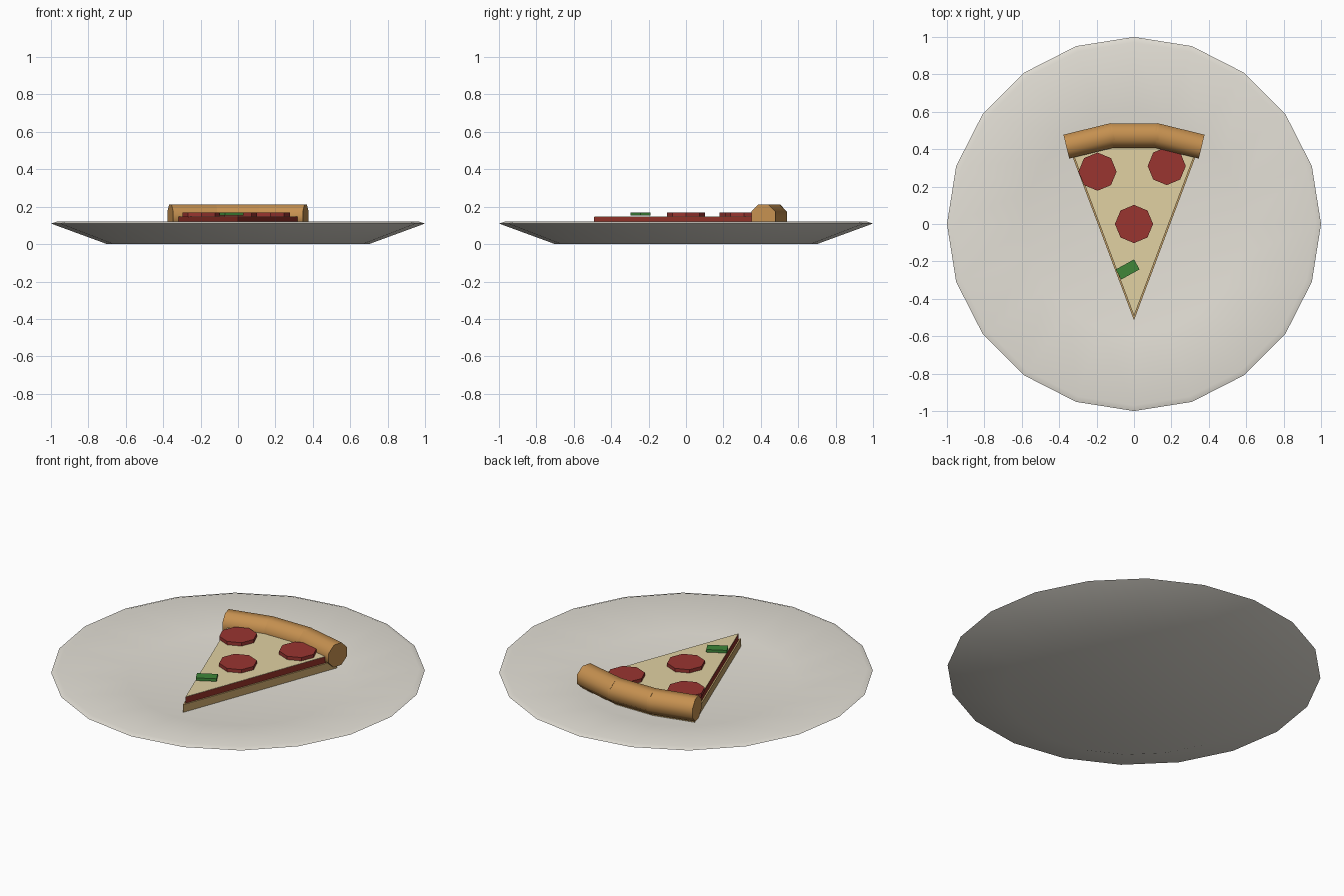
import bpy, bmesh
from math import sin, cos, pi, radians
from mathutils import Matrix

if "Cube" in bpy.data.objects:
    bpy.data.objects.remove(bpy.data.objects["Cube"])

HALF = radians(20.6)   # half angle of the slice


def material(name, r, g, b):
    m = bpy.data.materials.new(name)
    m.diffuse_color = (r, g, b, 1)
    m.use_nodes = True
    m.node_tree.nodes["Principled BSDF"].inputs["Base Color"].default_value = m.diffuse_color
    return m


plate_mat = material("ceramic", 0.78, 0.75, 0.68)
dough_mat = material("dough", 0.55, 0.36, 0.14)
crust_mat = material("baked crust", 0.56, 0.28, 0.08)
sauce_mat = material("sauce", 0.27, 0.03, 0.02)
cheese_mat = material("cheese", 0.75, 0.64, 0.36)
pepperoni_mat = material("pepperoni", 0.32, 0.035, 0.03)
pepper_mat = material("green pepper", 0.05, 0.24, 0.04)


def finish(name, bm, mat, smooth=None):
    bmesh.ops.recalc_face_normals(bm, faces=bm.faces)
    me = bpy.data.meshes.new(name)
    bm.to_mesh(me)
    bm.free()
    me.materials.append(mat)
    ob = bpy.data.objects.new(name, me)
    bpy.context.collection.objects.link(ob)
    if smooth:
        bpy.ops.object.select_all(action='DESELECT')
        ob.select_set(True)
        bpy.context.view_layer.objects.active = ob
        bpy.ops.object.shade_smooth_by_angle(angle=radians(smooth))
    return ob


def lathe(name, profile, sides, mat, smooth):
    bm = bmesh.new()
    rings = [[bm.verts.new((r * sin(2 * pi * i / sides), r * cos(2 * pi * i / sides), z))
              for i in range(sides)] for r, z in profile]
    for a, b in zip(rings, rings[1:]):
        for i in range(sides):
            j = (i + 1) % sides
            bm.faces.new((a[i], a[j], b[j], b[i]))
    bm.faces.new(rings[0])
    bm.faces.new(rings[-1])
    return finish(name, bm, mat, smooth)


def wedge(name, tip_y, radius, z0, z1, mat):
    # pointed slab with a three-segment back edge
    bm = bmesh.new()
    pts = [(0, tip_y)] + [(radius * sin(a), tip_y + radius * cos(a))
                          for a in (HALF, HALF / 3, -HALF / 3, -HALF)]
    face = bm.faces.new([bm.verts.new((x, y, z0)) for x, y in pts])
    top = bmesh.ops.extrude_face_region(bm, geom=[face])['geom']
    bmesh.ops.translate(bm, vec=(0, 0, z1 - z0),
                        verts=[v for v in top if isinstance(v, bmesh.types.BMVert)])
    return finish(name, bm, mat)


def cylinder(name, sides, radius, depth, matrix, mat, smooth=None):
    bm = bmesh.new()
    bmesh.ops.create_cone(bm, cap_ends=True, segments=sides, radius1=radius,
                          radius2=radius, depth=depth, matrix=matrix)
    return finish(name, bm, mat, smooth)


# Plate: shallow dish with recessed floor
lathe("plate", [(0.7, 0), (1.0, 0.11), (0.97, 0.12), (0.59, 0.065)], 20, plate_mat, 40)

# Slice layers
wedge("dough_base", -0.515, 1.0, 0.063, 0.11, dough_mat)
wedge("sauce_layer", -0.492, 0.93, 0.11, 0.146, sauce_mat)
wedge("cheese_layer", -0.490, 0.925, 0.146, 0.148, cheese_mat)

# Crust: three overlapping eight-sided rolls around the back edge
for i, side in enumerate((-1, 0, 1)):
    a = side * HALF * 2 / 3
    m = (Matrix.Translation((0.988 * sin(a), -0.515 + 0.988 * cos(a), 0.147))
         @ Matrix.Rotation(-a, 4, 'Z') @ Matrix.Rotation(pi / 2, 4, 'Y')
         @ Matrix.Rotation(pi / 8, 4, 'Z'))
    cylinder(f"crust_roll_{i + 1}", 8, 0.071, 0.262, m, crust_mat, 50)

# Pepperoni discs
for i, (x, y) in enumerate(((0, 0), (-0.195, 0.28), (0.175, 0.31))):
    cylinder(f"pepperoni_{i + 1}", 8, 0.102, 0.024,
             Matrix.Translation((x, y, 0.156)), pepperoni_mat)

# Green pepper piece
bm = bmesh.new()
bmesh.ops.create_cube(bm, size=1, matrix=Matrix.Translation((-0.034, -0.243, 0.160))
                      @ Matrix.Rotation(radians(29), 4, 'Z')
                      @ Matrix.Diagonal((0.112, 0.061, 0.016, 1)))
finish("green_pepper_piece", bm, pepper_mat)
